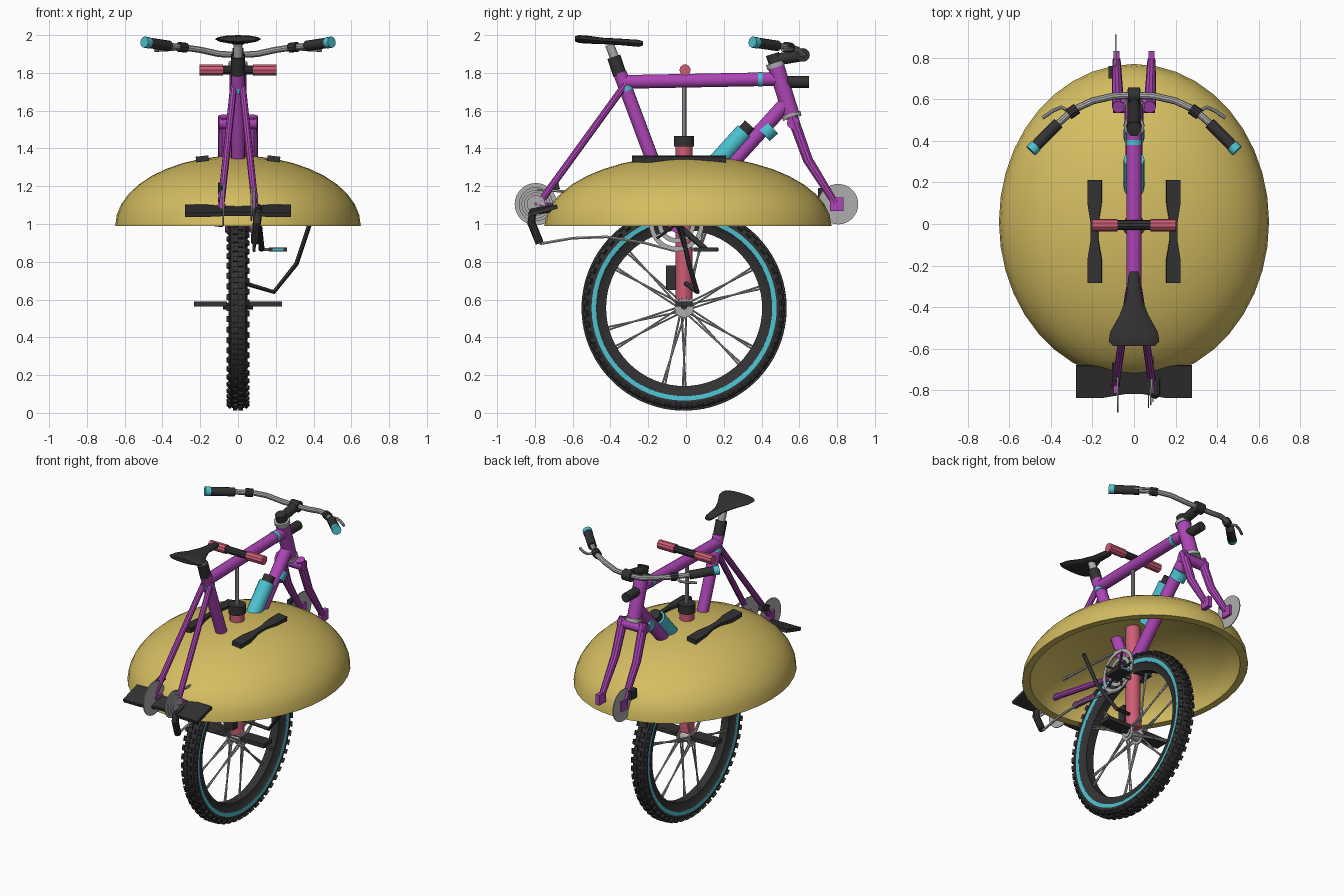
import bpy, bmesh, math
from math import sin, cos, pi
from mathutils import Vector, Matrix

if "Cube" in bpy.data.objects:
    bpy.data.objects.remove(bpy.data.objects["Cube"])


def paint(name, r, g, b):
    m = bpy.data.materials.new(name)
    m.diffuse_color = (r, g, b, 1)
    m.use_nodes = True
    m.node_tree.nodes["Principled BSDF"].inputs["Base Color"].default_value = m.diffuse_color
    return m


YELLOW = paint("yellow", 0.66, 0.51, 0.12)
PURPLE = paint("purple", 0.42, 0.06, 0.47)
PINK = paint("pink", 0.62, 0.11, 0.18)
TEAL = paint("teal", 0.075, 0.54, 0.64)
BLACK = paint("black", 0.032, 0.032, 0.032)
GREY = paint("grey", 0.42, 0.42, 0.42)
HUB_Y, HUB_Z = -0.01, 0.555
BB = (0, -0.05, 1.0)


def finish(ob, mats, smooth=True):
    for m in mats:
        ob.data.materials.append(m)
    bpy.ops.object.select_all(action='DESELECT')
    ob.select_set(True)
    bpy.context.view_layer.objects.active = ob
    if smooth:
        bpy.ops.object.shade_smooth_by_angle(angle=math.radians(35))
    return ob


def from_bmesh(name, bm, mats, smooth=True):
    bmesh.ops.recalc_face_normals(bm, faces=bm.faces)
    me = bpy.data.meshes.new(name)
    bm.to_mesh(me)
    bm.free()
    ob = bpy.data.objects.new(name, me)
    bpy.context.collection.objects.link(ob)
    return finish(ob, mats, smooth)


def tube(name, pts, r, mat, res=3, closed=False, radii=None):
    """Round bar swept along points."""
    cu = bpy.data.curves.new(name, 'CURVE')
    cu.dimensions = '3D'
    cu.bevel_depth, cu.bevel_resolution, cu.use_fill_caps = r, res, True
    sp = cu.splines.new('POLY')
    sp.points.add(len(pts) - 1)
    sp.use_cyclic_u = closed
    for i, (p, q) in enumerate(zip(sp.points, pts)):
        p.co = (*q, 1)
        p.radius = radii[i] if radii else 1
    ob = bpy.data.objects.new(name, cu)
    bpy.context.collection.objects.link(ob)
    bpy.ops.object.select_all(action='DESELECT')
    ob.select_set(True)
    bpy.context.view_layer.objects.active = ob
    bpy.ops.object.convert(target='MESH')
    return finish(bpy.context.object, [mat])


def box(name, loc, size, mat, rx=0.0):
    bm = bmesh.new()
    m = Matrix.Translation(loc) @ Matrix.Rotation(rx, 4, 'X') @ Matrix.Diagonal((*size, 1))
    bmesh.ops.create_cube(bm, size=1, matrix=m)
    return from_bmesh(name, bm, [mat], False)


def lathe(name, profile, centre, mats, seg=48, teal_rows=()):
    """Closed (x, radius) profile spun around an x axis."""
    bm = bmesh.new()
    rings = [[bm.verts.new((centre[0] + x, centre[1] + r * cos(2 * pi * i / seg),
                            centre[2] + r * sin(2 * pi * i / seg))) for x, r in profile] for i in range(seg)]
    n = len(profile)
    for i in range(seg):
        a, b = rings[i], rings[(i + 1) % seg]
        for j in range(n):
            k = (j + 1) % n
            bm.faces.new((a[j], a[k], b[k], b[j])).material_index = int(j in teal_rows)
    return from_bmesh(name, bm, mats)


def disc(name, x, y, z, r, w, mat, hole=0.006):
    return lathe(name, [(-w / 2, hole), (-w / 2, r), (w / 2, r), (w / 2, hole)], (x, y, z), [mat], 32)


def plate(name, outline, thick, matrix, mat):
    """Flat outline extruded upward."""
    bm = bmesh.new()
    f = bm.faces.new([bm.verts.new((x, y, 0)) for x, y in outline])
    ext = bmesh.ops.extrude_face_region(bm, geom=[f])
    bmesh.ops.translate(bm, vec=(0, 0, thick), verts=[v for v in ext['geom'] if isinstance(v, bmesh.types.BMVert)])
    bmesh.ops.transform(bm, matrix=matrix, verts=bm.verts)
    return from_bmesh(name, bm, [mat], False)


def waisted(w, l, waist):
    half = [(w, -l), (w, -l * 0.55), (waist, -l * 0.15), (waist, l * 0.15), (w, l * 0.55), (w, l)]
    return half + [(-x, y) for x, y in reversed(half)]


# hollow dome shell
bm = bmesh.new()
seg, rows = 40, 10
loops = []
for scale, base, top in ((1, 0.99, 0.372), (0.93, 0.99, 0.325)):
    for j in range(rows):
        t = pi / 2 * j / rows
        loops.append([bm.verts.new((0.65 * scale * cos(t) * cos(2 * pi * i / seg),
                                    0.01 + 0.76 * scale * cos(t) * sin(2 * pi * i / seg),
                                    base + top * sin(t))) for i in range(seg)])
    tip = bm.verts.new((0, 0.01, base + top))
    for i in range(seg):
        bm.faces.new((loops[-1][i], loops[-1][(i + 1) % seg], tip))
for a, b in [(k, k + 1) for k in range(2 * rows - 1) if k != rows - 1] + [(0, rows)]:
    for i in range(seg):
        n = (i + 1) % seg
        bm.faces.new((loops[a][i], loops[a][n], loops[b][n], loops[b][i]))
from_bmesh("dome_shell", bm, [YELLOW])

# foot pads on the dome and rear foot plate
for s in (1, -1):
    plate("foot_pad", waisted(0.034, 0.248, 0.018), 0.03,
          Matrix.Translation((s * 0.187, -0.037, 1.33)) @ Matrix.Rotation(s * 0.12, 4, 'Y'), BLACK)
plate("rear_plate", waisted(0.08, 0.28, 0.06), 0.022,
      Matrix.Translation((0, -0.755, 1.06)) @ Matrix.Rotation(0.28, 4, 'X') @ Matrix.Rotation(pi / 2, 4, 'Z'), BLACK)

# tyre with teal side bands
side = [(0.028, 0.413), (0.036, 0.455), (0.046, 0.466), (0.049, 0.49), (0.05, 0.505), (0.038, 0.526), (0.015, 0.533)]
lathe("tyre", side + [(-x, r) for x, r in reversed(side)], (0, HUB_Y, HUB_Z), [BLACK, TEAL], 64, (2, 10))

# tread knobs
bm = bmesh.new()
for i in range(56):
    for x, r, off, tilt in ((0.014, 0.53, 0, 0), (-0.014, 0.53, 0.5, 0), (0.043, 0.516, 0.5, 0.8), (-0.043, 0.516, 0, -0.8)):
        m = (Matrix.Translation((0, HUB_Y, HUB_Z)) @ Matrix.Rotation(2 * pi * (i + off) / 56, 4, 'X')
             @ Matrix.Translation((x, 0, r)) @ Matrix.Rotation(tilt, 4, 'Y') @ Matrix.Diagonal((0.024, 0.03, 0.026, 1)))
        bmesh.ops.create_cube(bm, size=1, matrix=m)
from_bmesh("tread_knobs", bm, [BLACK], False)

# hub and crossed spokes
disc("hub", 0, HUB_Y, HUB_Z, 0.03, 0.1, GREY)
for s in (1, -1):
    disc("hub_flange", s * 0.04, HUB_Y, HUB_Z, 0.05, 0.008, GREY)
for i in range(24):
    a = 2 * pi * i / 24
    b = a + (0.28 if i % 4 < 2 else -0.28)
    x = 0.04 if i % 2 else -0.04
    tube("spoke", [(x, HUB_Y + 0.045 * cos(b + a - b), HUB_Z + 0.045 * sin(a)),
                   (x * 0.4, HUB_Y + 0.42 * cos(b), HUB_Z + 0.42 * sin(b))], 0.0055, GREY, 1)

# hopping pole, collar, rod, cross handle and foot pegs
tube("pole", [(0, -0.01, 0.6), (0, -0.01, 1.42)], 0.046, PINK, 5)
tube("pole_collar", [(0, -0.01, 1.41), (0, -0.01, 1.467)], 0.055, BLACK, 5)
tube("pole_rod", [(0, -0.01, 1.46), (0, -0.01, 1.8)], 0.013, GREY)
tube("cross_handle", [(-0.1, -0.005, 1.815), (0.1, -0.005, 1.815)], 0.024, BLACK)
for s in (1, -1):
    tube("handle_grip", [(s * 0.08, -0.005, 1.815), (s * 0.203, -0.005, 1.815)], 0.03, PINK)
    box("foot_peg", (s * 0.145, HUB_Y, 0.577), (0.175, 0.09, 0.028), BLACK)
tube("peg_axle", [(-0.08, HUB_Y, 0.565), (0.08, HUB_Y, 0.565)], 0.018, BLACK)
box("wheel_bracket", (0, -0.08, 0.715), (0.07, 0.05, 0.13), BLACK)

# main frame
tube("seat_tube", [(0, -0.35, 1.8), BB], 0.037, PURPLE, 5)
tube("top_tube", [(0, -0.34, 1.752), (0, 0.5, 1.768)], 0.037, PURPLE, 5)
tube("down_tube", [(0, 0.53, 1.64), BB], 0.04, PURPLE, 5)
tube("head_tube", [(0, 0.475, 1.84), (0, 0.56, 1.57)], 0.045, PURPLE, 5)
tube("headset_top", [(0, 0.47, 1.855), (0, 0.478, 1.83)], 0.05, GREY, 5)
tube("headset_bottom", [(0, 0.556, 1.585), (0, 0.563, 1.56)], 0.052, GREY, 5)
tube("bottom_bracket", [(-0.07, *BB[1:]), (0.07, *BB[1:])], 0.045, PURPLE, 5)
tube("top_tube_band", [(0, 0.38, 1.766), (0, 0.405, 1.766)], 0.039, TEAL, 5)
tube("seat_tube_band", [(0, -0.323, 1.728), (0, -0.314, 1.704)], 0.04, TEAL, 5)
tube("down_tube_band", [(0, 0.41, 1.475), (0, 0.455, 1.515)], 0.05, TEAL, 5)
for s in (1, -1):
    tube("seat_stay", [(s * 0.022, -0.32, 1.74), (s * 0.088, -0.77, 1.12)], 0.019, PURPLE)
    tube("chain_stay", [(s * 0.04, -0.07, 1.0), (s * 0.088, -0.78, 1.1)], 0.02, PURPLE)
    tube("fork_leg", [(s * 0.075, 0.562, 1.57), (s * 0.08, 0.645, 1.34), (s * 0.084, 0.79, 1.11)],
         0.03, PURPLE, radii=[1.0, 0.9, 0.65])
    box("front_dropout", (s * 0.084, 0.798, 1.105), (0.03, 0.07, 0.07), PURPLE)
    box("rear_dropout", (s * 0.088, -0.785, 1.11), (0.02, 0.06, 0.06), PURPLE)
tube("fork_crown", [(-0.1, 0.568, 1.535), (0.1, 0.568, 1.535)], 0.034, PURPLE, 4)

# seat, post and clamp
tube("seat_post", [(0, -0.34, 1.78), (0, -0.405, 1.95)], 0.024, GREY, 4)
tube("seat_clamp", [(0, -0.35, 1.79), (0, -0.382, 1.885)], 0.036, BLACK, 4)
bm = bmesh.new()
rings = []
for y, w, lo, hi in ((-0.228, 0.018, 1.945, 1.968), (-0.25, 0.027, 1.938, 1.975), (-0.36, 0.038, 1.948, 1.982),
                     (-0.44, 0.07, 1.952, 1.986), (-0.52, 0.115, 1.955, 1.997), (-0.565, 0.122, 1.958, 2.0),
                     (-0.588, 0.1, 1.967, 1.995)):
    rings.append([bm.verts.new((w * cos(2 * pi * k / 12), y, (lo + hi) / 2 + (hi - lo) / 2 * sin(2 * pi * k / 12)))
                  for k in range(12)])
for a, b in zip(rings, rings[1:]):
    for k in range(12):
        n = (k + 1) % 12
        bm.faces.new((a[k], a[n], b[n], b[k]))
bm.faces.new(rings[0])
bm.faces.new(rings[-1])
from_bmesh("seat", bm, [BLACK])

# stem, handlebar, grips, levers and lamp
tube("stem_post", [(0, 0.458, 1.9), (0, 0.475, 1.845)], 0.036, BLACK, 4)
tube("stem", [(0, 0.45, 1.865), (0, 0.62, 1.895)], 0.032, BLACK, 4)
half = [(0.1, 0.615, 1.9), (0.2, 0.592, 1.922), (0.29, 0.55, 1.935), (0.38, 0.47, 1.945)]
tube("handlebar", [(-x, y, z) for x, y, z in reversed(half)] + [(0, 0.62, 1.895)] + half, 0.017, GREY)
tube("bar_clamp", [(-0.03, 0.62, 1.895), (0.03, 0.62, 1.895)], 0.036, BLACK, 4)
for s in (1, -1):
    tube("grip", [(s * 0.365, 0.485, 1.943), (s * 0.478, 0.37, 1.96)], 0.028, BLACK, 4)
    tube("grip_cap", [(s * 0.472, 0.376, 1.959), (s * 0.496, 0.352, 1.963)], 0.03, TEAL, 4)
    tube("lever_clamp", [(s * 0.275, 0.555, 1.933), (s * 0.315, 0.527, 1.938)], 0.027, BLACK)
    tube("brake_lever", [(s * 0.3, 0.535, 1.93), (s * 0.35, 0.562, 1.925), (s * 0.39, 0.545, 1.922),
                         (s * 0.44, 0.51, 1.92)], 0.009, GREY, 2)
tube("lamp", [(0, 0.53, 1.752), (0, 0.65, 1.752)], 0.031, BLACK, 4)

# bottle on the down tube
tube("bottle", [(0, 0.12, 1.28), (0, 0.31, 1.49)], 0.05, TEAL, 5)
tube("bottle_cap", [(0, 0.305, 1.485), (0, 0.34, 1.524)], 0.037, BLACK, 4)

# brake discs, calipers and sprockets
disc("front_brake_disc", -0.088, 0.805, 1.105, 0.107, 0.006, GREY)
disc("rear_brake_disc", -0.078, -0.795, 1.105, 0.112, 0.006, GREY)
box("front_caliper", (-0.108, 0.73, 1.16), (0.03, 0.06, 0.06), BLACK)
box("rear_caliper", (-0.09, -0.71, 1.19), (0.03, 0.08, 0.035), BLACK, 0.3)
for k in range(4):
    disc("rear_sprocket", 0.07 + 0.011 * k, -0.795, 1.105, 0.09 - 0.014 * k, 0.006, GREY)
for r, x in ((0.145, 0.085), (0.1, 0.073)):
    lathe("chainring", [(-0.004, r - 0.025), (-0.004, r), (0.004, r), (0.004, r - 0.025)], (x, *BB[1:]), [GREY], 32)
for k in range(5):
    a = 2 * pi * k / 5
    tube("chainring_arm", [(0.085, *BB[1:]), (0.085, BB[1] + 0.13 * cos(a), BB[2] + 0.13 * sin(a))], 0.009, BLACK, 1)

# derailleur and chain
tube("derailleur", [(0.105, -0.7, 1.085), (0.105, -0.81, 1.065), (0.1, -0.82, 1.0)], 0.022, BLACK)
tube("derailleur_cage", [(0.1, -0.82, 1.01), (0.09, -0.775, 0.9)], 0.022, BLACK)
tube("chain", [(0.085, -0.79, 1.18), (0.085, -0.05, 1.145)], 0.008, GREY, 1)
tube("chain_lower", [(0.085, -0.775, 0.895), (0.085, -0.6, 0.925), (0.085, -0.42, 0.932), (0.085, -0.22, 0.9),
                     (0.085, -0.06, 0.858)], 0.008, GREY, 1)

# cranks and pedals
for s in (1, -1):
    y, z = BB[1] + s * 0.155, BB[2] - s * 0.135
    tube("crank", [(s * 0.08, *BB[1:]), (s * 0.115, *BB[1:]), (s * 0.125, y, z)], 0.016, BLACK)
    tube("pedal_axle", [(s * 0.115, y, z), (s * 0.18, y, z)], 0.009, GREY, 2)
    box("pedal", (s * 0.212, y, z), (0.095, 0.13, 0.022), BLACK)
    for e in (1, -1):
        box("pedal_reflector", (s * 0.212, y + e * 0.067, z), (0.06, 0.008, 0.012), TEAL)

# bent side stand
tube("side_stand", [(0.38, -0.03, 1.0), (0.31, 0.015, 0.79), (0.19, 0.06, 0.64), (0.04, 0.0, 0.685)], 0.012, BLACK)
